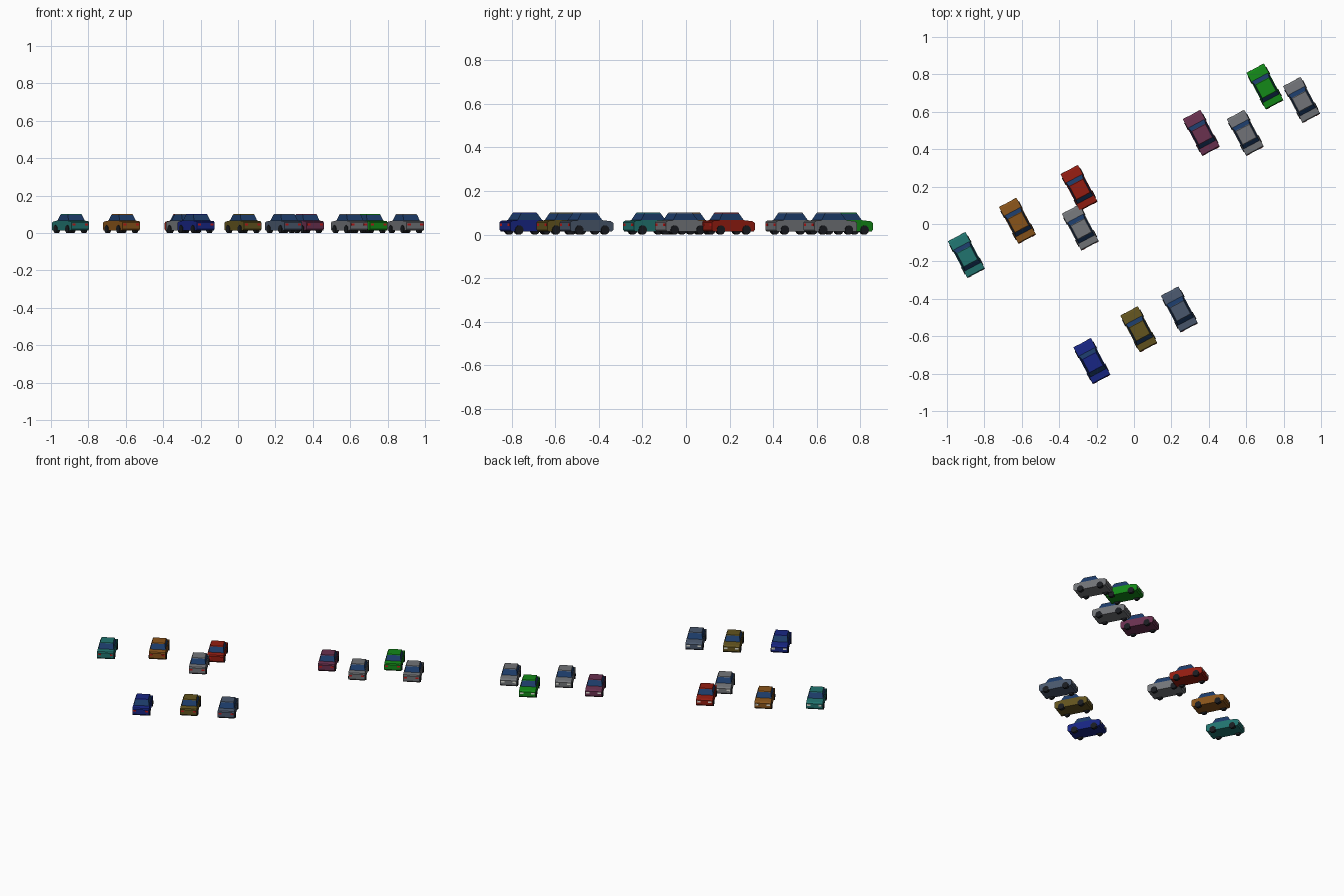
import bpy, bmesh, math
from mathutils import Matrix, Vector

if "Cube" in bpy.data.objects:
    bpy.data.objects.remove(bpy.data.objects["Cube"])

TURN = math.radians(28)


def material(name, rgb):
    # colours are picked as screen values and converted to linear
    m = bpy.data.materials.new(name)
    m.diffuse_color = (*[(c / 255) ** 2.2 for c in rgb], 1)
    m.use_nodes = True
    m.node_tree.nodes["Principled BSDF"].inputs["Base Color"].default_value = m.diffuse_color
    return m


GLASS = material("glass", (34, 62, 105))
TYRE = material("tyre", (32, 34, 38))
HEAD = material("headlight", (225, 225, 215))
TAIL = material("taillight", (190, 30, 30))


def finish(bm, name, mat, place):
    bmesh.ops.recalc_face_normals(bm, faces=bm.faces)
    me = bpy.data.meshes.new(name)
    bm.to_mesh(me)
    bm.free()
    me.materials.append(mat)
    ob = bpy.data.objects.new(name, me)
    ob.matrix_world = place
    bpy.context.collection.objects.link(ob)
    return ob


def loft(name, rings, mat, place):
    # closed skin through rings of equal point count
    bm = bmesh.new()
    loops = [[bm.verts.new(p) for p in ring] for ring in rings]
    n = len(loops[0])
    for a, b in zip(loops, loops[1:]):
        for i in range(n):
            j = (i + 1) % n
            bm.faces.new((a[i], a[j], b[j], b[i]))
    bm.faces.new(loops[0])
    bm.faces.new(loops[-1])
    return finish(bm, name, mat, place)


def rect(hw, y0, y1, z):
    return [(-hw, y0, z), (hw, y0, z), (hw, y1, z), (-hw, y1, z)]


def boxes(name, centres, size, mat, place):
    bm = bmesh.new()
    for c in centres:
        bmesh.ops.create_cube(bm, size=1, matrix=Matrix.Translation(c) @ Matrix.Diagonal((*size, 1)))
    return finish(bm, name, mat, place)


def car(label, x, y, rgb):
    paint = material(label + "_paint", rgb)
    place = Matrix.Translation((x, y, 0)) @ Matrix.Rotation(TURN, 4, 'Z')

    # lower body, side profile swept across the width
    side = [(-.104, .013), (-.111, .022), (-.111, .056), (-.106, .063), (-.07, .066),
            (.055, .066), (.100, .061), (.111, .053), (.111, .022), (.104, .013)]
    loft(label + "_body", [[(w, p[0], p[1]) for p in side] for w in (-.053, .053)], paint, place)

    # glass cabin and painted roof
    loft(label + "_windows", [rect(.049, -.072, .057, .065), rect(.043, -.051, .034, .097)], GLASS, place)
    loft(label + "_roof", [rect(.043, -.051, .034, .097), rect(.041, -.048, .031, .101)], paint, place)

    # four wheels
    bm = bmesh.new()
    for sx in (-1, 1):
        for wy in (-.066, .068):
            m = Matrix.Translation((sx * .047, wy, .021)) @ Matrix.Rotation(math.pi / 2, 4, 'Y')
            bmesh.ops.create_cone(bm, cap_ends=True, segments=16, radius1=.021, radius2=.021,
                                  depth=.019, matrix=m)
    finish(bm, label + "_wheels", TYRE, place)

    # lights at both ends
    boxes(label + "_headlights", [Vector((s * .036, .1105, .043)) for s in (-1, 1)],
          (.022, .004, .011), HEAD, place)
    boxes(label + "_taillights", [Vector((s * .038, -.1105, .045)) for s in (-1, 1)],
          (.019, .004, .010), TAIL, place)


CARS = [
    ("green_car", .70, .735, (26, 135, 30)),
    ("grey_car_a", .896, .663, (112, 114, 118)),
    ("plum_car", .36, .487, (105, 52, 80)),
    ("grey_car_b", .595, .487, (112, 114, 118)),
    ("red_car", -.294, .193, (145, 34, 24)),
    ("grey_car_c", -.287, -.019, (115, 117, 121)),
    ("orange_car", -.623, .017, (135, 84, 32)),
    ("teal_car", -.896, -.166, (38, 115, 110)),
    ("slate_car", .243, -.457, (75, 88, 108)),
    ("olive_car", .026, -.563, (98, 84, 36)),
    ("blue_car", -.225, -.733, (30, 42, 130)),
]
for c in CARS:
    car(*c)
